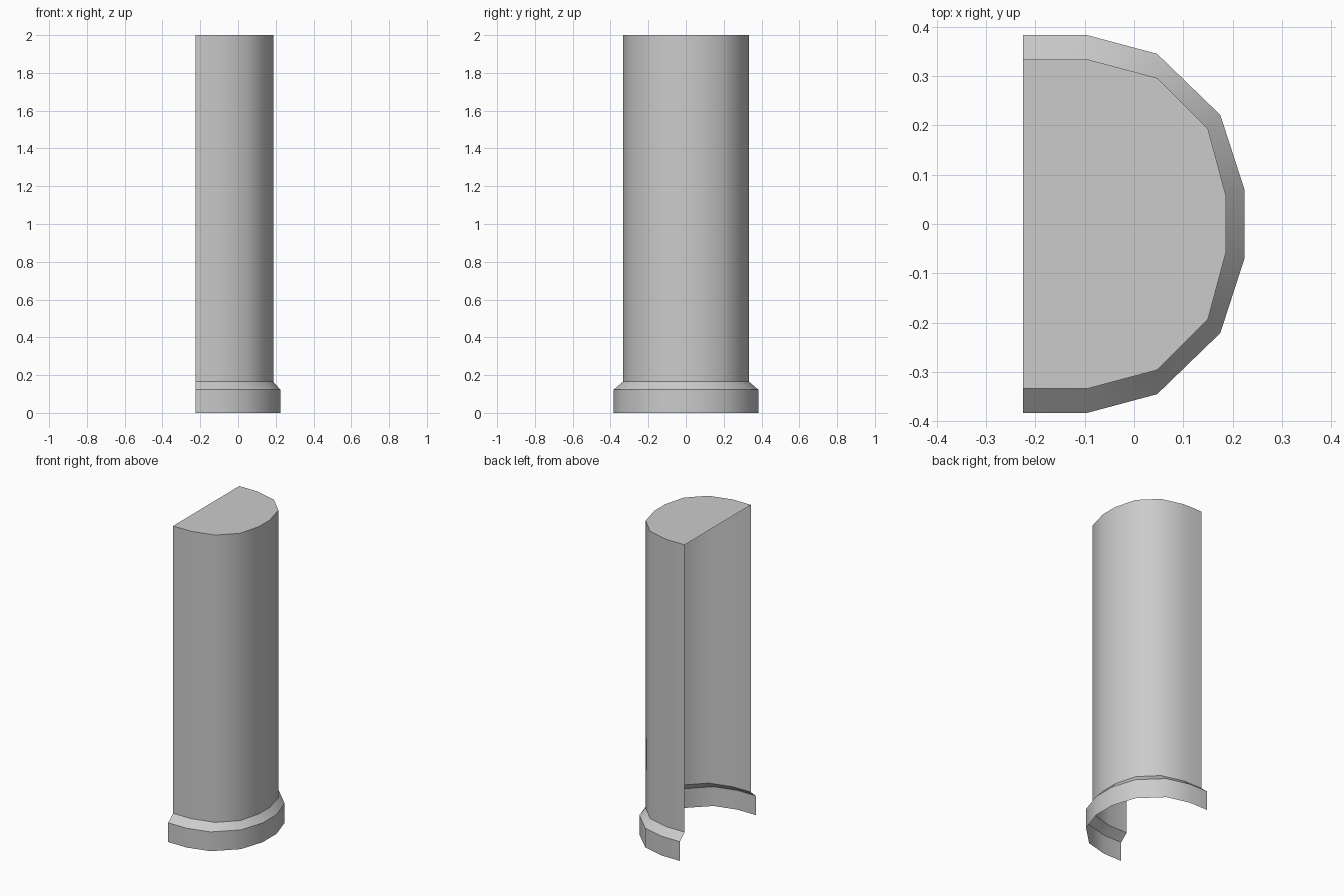
import bpy, bmesh, math

if "Cube" in bpy.data.objects:
    bpy.data.objects.remove(bpy.data.objects["Cube"])

# Half outlines (x, y) from the open back to the front, for shaft and plinth
SHAFT = [(-0.225, 0.334), (-0.095, 0.334), (0.047, 0.296), (0.15, 0.193), (0.187, 0.055)]
PLINTH = [(-0.225, 0.383), (-0.095, 0.383), (0.047, 0.345), (0.175, 0.221), (0.224, 0.07)]


def outline(half):
    return half + [(x, -y) for x, y in reversed(half)]


def shell(name, levels, cap=False):
    """Skin stacked open outlines; optionally close the top."""
    bm = bmesh.new()
    rings = [[bm.verts.new((x, y, z)) for x, y in outline(half)] for half, z in levels]
    for low, high in zip(rings, rings[1:]):
        for i in range(len(low) - 1):
            bm.faces.new((low[i + 1], low[i], high[i], high[i + 1]))
    if cap:
        bm.faces.new(list(reversed(rings[-1])))
    mesh = bpy.data.meshes.new(name)
    bm.to_mesh(mesh)
    bm.free()
    obj = bpy.data.objects.new(name, mesh)
    bpy.context.collection.objects.link(obj)
    bpy.ops.object.select_all(action='DESELECT')
    obj.select_set(True)
    bpy.context.view_layer.objects.active = obj
    bpy.ops.object.shade_smooth_by_angle(angle=math.radians(35))
    return obj


# Half column shaft with a flat top, open at the back and underneath
shell("column_shaft", [(SHAFT, 0.165), (SHAFT, 2.0)], cap=True)

# Wider foot with a sloped shoulder meeting the shaft
shell("column_base", [(PLINTH, 0.0), (PLINTH, 0.123), (SHAFT, 0.165)])
